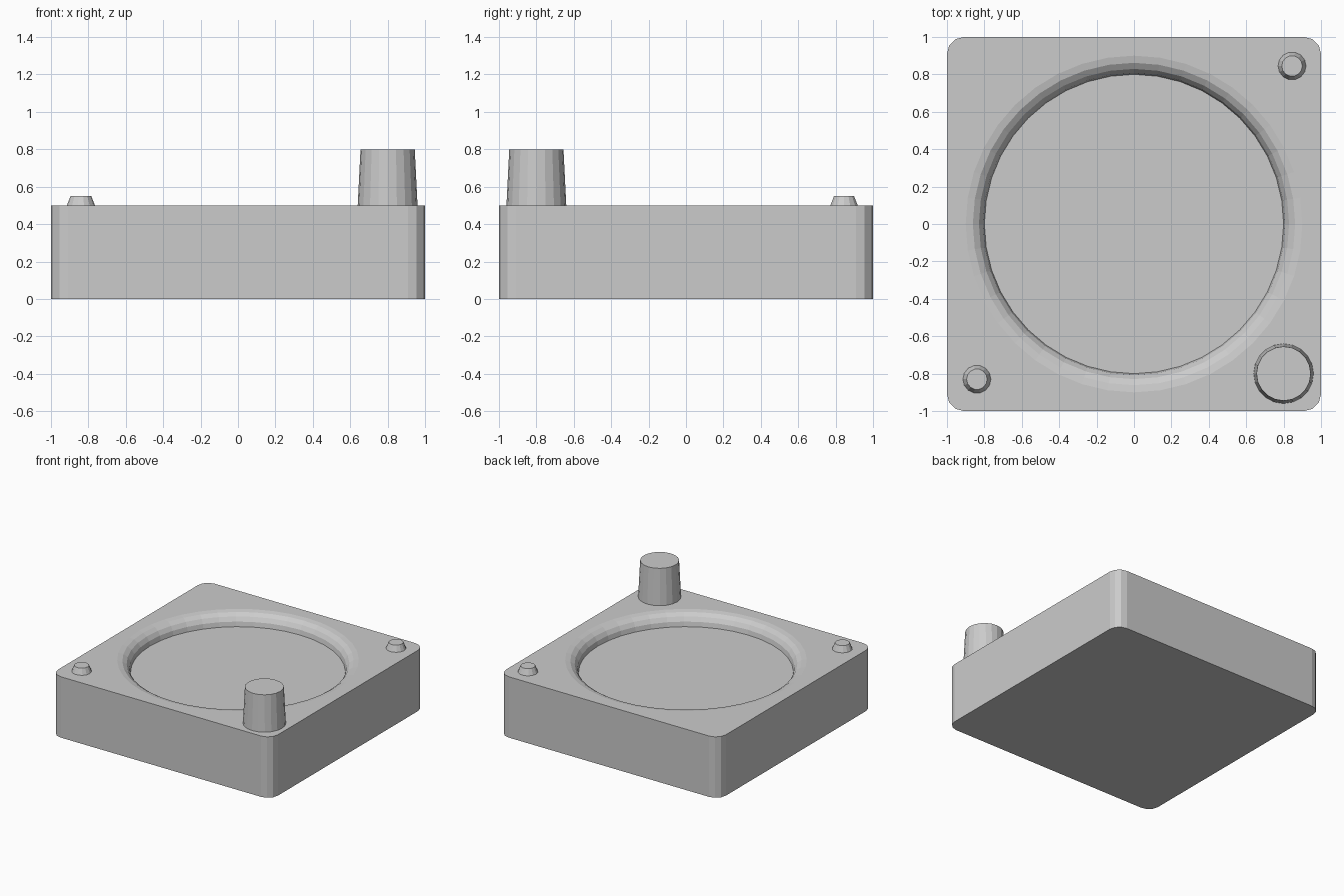
import bpy, bmesh, math

default = bpy.data.objects.get("Cube")
if default:
    bpy.data.objects.remove(default, do_unlink=True)

grey = bpy.data.materials.new("light grey")
grey.use_nodes = True
colour = (0.6, 0.6, 0.6, 1)
grey.diffuse_color = colour
grey.node_tree.nodes["Principled BSDF"].inputs["Base Color"].default_value = colour

TOP = 0.5        # height of the tray
FILLET = 0.1     # rounded lip of the dish, also its depth
DISH = 0.8       # radius of the dish floor


def finish(name, bm):
    bmesh.ops.recalc_face_normals(bm, faces=bm.faces[:])
    mesh = bpy.data.meshes.new(name)
    bm.to_mesh(mesh)
    bm.free()
    mesh.materials.append(grey)
    obj = bpy.data.objects.new(name, mesh)
    bpy.context.collection.objects.link(obj)
    return obj


def rounded_square(half, radius, steps):
    points = []
    for corner in range(4):
        a0 = corner * math.pi / 2
        mid = a0 + math.pi / 4
        cx = math.copysign(half - radius, math.cos(mid))
        cy = math.copysign(half - radius, math.sin(mid))
        for i in range(steps + 1):
            a = a0 + i / steps * math.pi / 2
            points.append((cx + radius * math.cos(a), cy + radius * math.sin(a)))
    return points


def circle(radius, sides):
    return [(radius * math.cos(2 * math.pi * i / sides),
             radius * math.sin(2 * math.pi * i / sides)) for i in range(sides)]


def add_ring(bm, points, z):
    return [bm.verts.new((x, y, z)) for x, y in points]


def bridge(bm, lower, upper):
    n = len(lower)
    for i in range(n):
        j = (i + 1) % n
        bm.faces.new((lower[i], lower[j], upper[j], upper[i]))


# Tray body: rounded square walls, base, and a round dish with a convex lip
bm = bmesh.new()
outline = rounded_square(1, 0.09, 3)
base = add_ring(bm, outline, 0)
rim = add_ring(bm, outline, TOP)
bridge(bm, base, rim)
bm.faces.new(base)

steps = 4
rings = []
for i in range(steps + 1):
    a = i / steps * math.pi / 2
    r = DISH + FILLET * (1 - math.cos(a))
    z = TOP - FILLET * (1 - math.sin(a))
    rings.append(add_ring(bm, circle(r, 40), z))
for lower, upper in zip(rings, rings[1:]):
    bridge(bm, lower, upper)
bm.faces.new(rings[0])

# Flat top between the outline and the dish
border = [e for e in bm.edges if e.is_boundary]
bmesh.ops.triangle_fill(bm, edges=border, use_beauty=True, use_dissolve=False)
finish("tray_body", bm)


# Tapered posts standing on the corners
def post(name, x, y, base_radius, top_radius, height, sides):
    bm = bmesh.new()
    low = add_ring(bm, circle(base_radius, sides), 0)
    high = add_ring(bm, circle(top_radius, sides), height)
    bridge(bm, low, high)
    bm.faces.new(low)
    bm.faces.new(high)
    finish(name, bm).location = (x, y, TOP)


post("tall_knob", 0.8, -0.8, 0.16, 0.145, 0.3, 20)
post("back_left_pin", 0.845, 0.845, 0.075, 0.055, 0.05, 14)
post("front_right_pin", -0.84, -0.83, 0.075, 0.055, 0.05, 14)
